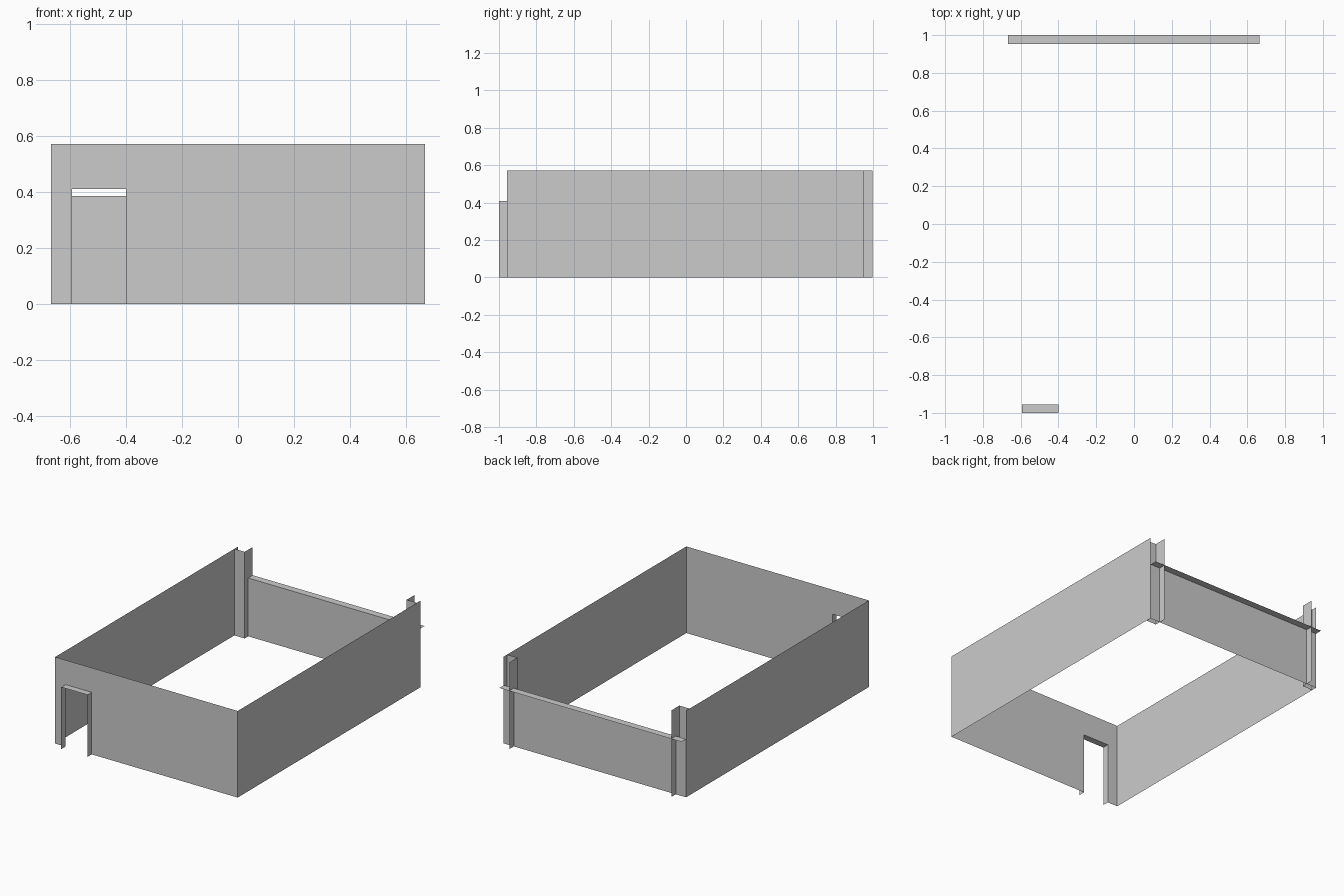
import bpy

if "Cube" in bpy.data.objects:
    bpy.data.objects.remove(bpy.data.objects["Cube"])

X, H = 0.667, 0.572          # half width and wall height
YF, YB = -0.956, 0.952       # front and back wall planes
DL, DR, DH = -0.592, -0.4, 0.41   # door opening
SILL = 0.385                 # low wall height
POST = 0.592                 # inner edge of the back posts


def strip(name, path, z0, z1):
    """Thin wall: an open ground path raised from z0 to z1."""
    n = len(path)
    verts = [(x, y, z) for z in (z0, z1) for x, y in path]
    faces = [(i, i + 1, n + i + 1, n + i) for i in range(n - 1)]
    return sheet(name, verts, faces)


def sheet(name, verts, faces):
    mesh = bpy.data.meshes.new(name)
    mesh.from_pydata(verts, [], faces)
    obj = bpy.data.objects.new(name, mesh)
    bpy.context.collection.objects.link(obj)
    return obj


def flat(name, x0, x1, y0, y1, z):
    return sheet(name, [(x0, y0, z), (x1, y0, z), (x1, y1, z), (x0, y1, z)], [(0, 1, 2, 3)])


# Front wall: one outline running around the door opening
outline = [(-X, 0), (DL, 0), (DL, DH), (DR, DH), (DR, 0), (X, 0), (X, H), (-X, H)]
sheet("front_wall", [(x, YF, z) for x, z in outline], [tuple(range(8))])

# Door reveal projecting outwards: jambs and lintel
strip("door_jamb_left", [(DL, -1), (DL, YF)], 0, DH)
strip("door_jamb_right", [(DR, YF), (DR, -1)], 0, DH)
flat("door_lintel", DL, DR, -1, YF, DH)

# Side walls and L-shaped posts at the back corners
for side, s in (("left", -1), ("right", 1)):
    strip(f"side_wall_{side}", [(s * X, YF), (s * X, YB)], 0, H)
    strip(f"back_post_{side}", [(s * X, 0.915), (s * POST, 0.915), (s * POST, 0.998)], 0, H)

# Low back wall with its sill
strip("low_back_wall", [(-X, YB), (X, YB)], 0, SILL)
flat("back_sill", -X, 0.664, YB, 1, SILL)
